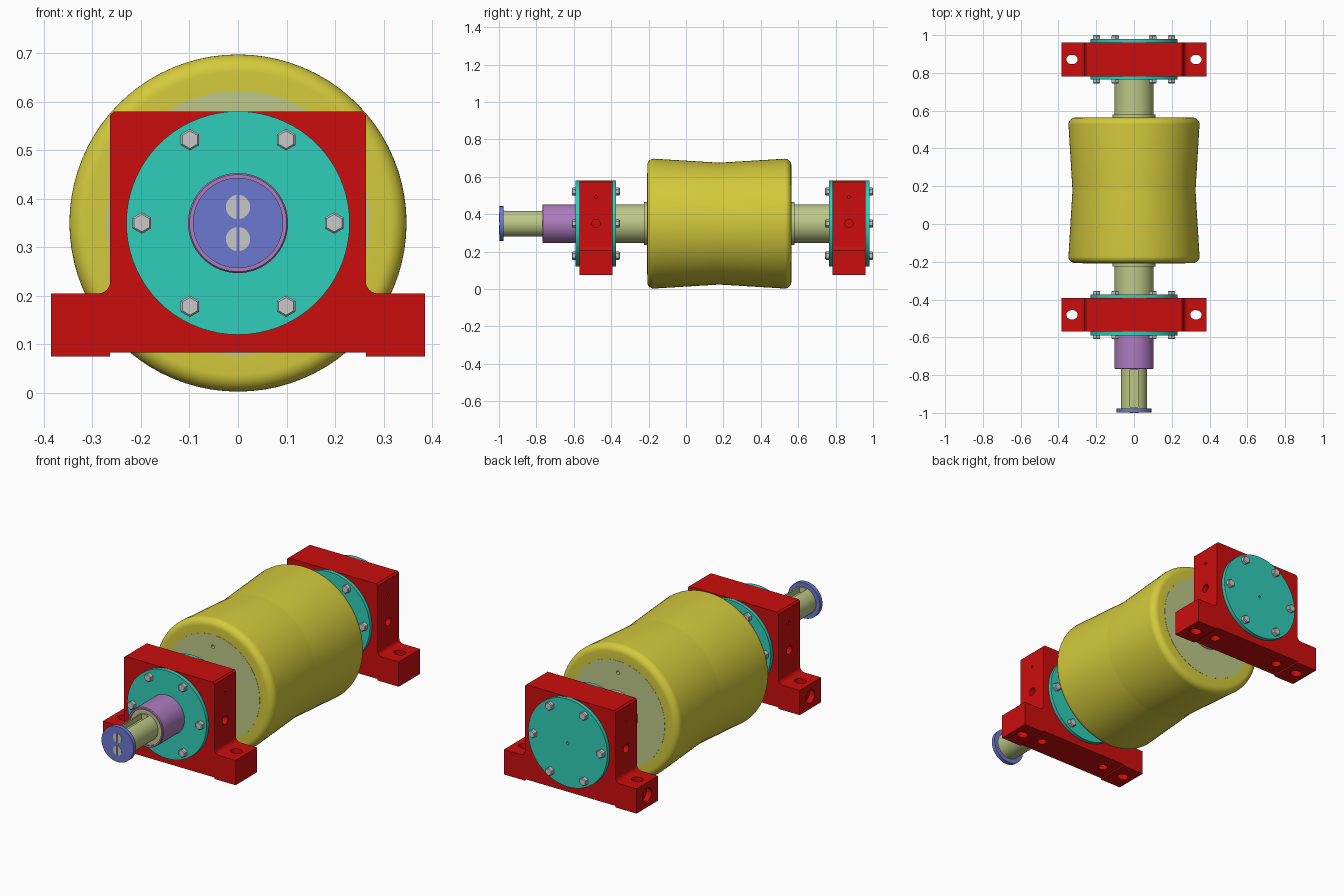
import bpy, bmesh
from math import sin, cos, pi, radians
from mathutils import Matrix, Vector

if "Cube" in bpy.data.objects:
    bpy.data.objects.remove(bpy.data.objects["Cube"])

AXIS_Z = 0.35


def material(name, rgb):
    lin = [((c / 255 + 0.055) / 1.055) ** 2.4 if c > 10 else c / 255 / 12.92 for c in rgb]
    m = bpy.data.materials.new(name)
    m.use_nodes = True
    m.diffuse_color = (*lin, 1)
    m.node_tree.nodes["Principled BSDF"].inputs["Base Color"].default_value = (*lin, 1)
    return m


yellow = material("yellow rubber", (212, 202, 60))
pale = material("pale olive steel", (190, 200, 135))
red = material("red paint", (204, 13, 13))
teal = material("teal", (48, 206, 186))
blue = material("blue", (108, 120, 208))
purple = material("purple", (174, 124, 192))
grey = material("bolt grey", (200, 200, 200))


def finish(name, bm, mat):
    bmesh.ops.recalc_face_normals(bm, faces=bm.faces)
    mesh = bpy.data.meshes.new(name)
    bm.to_mesh(mesh)
    bm.free()
    ob = bpy.data.objects.new(name, mesh)
    bpy.context.collection.objects.link(ob)
    if mat:
        mesh.materials.append(mat)
    return ob


def smooth(ob):
    bpy.ops.object.select_all(action='DESELECT')
    ob.select_set(True)
    bpy.context.view_layer.objects.active = ob
    bpy.ops.object.shade_smooth_by_angle(angle=radians(30))


def lathe(name, profile, mat, x=0, z=AXIS_Z, steps=64):
    """Revolve (radius, y) points about a line along y."""
    bm = bmesh.new()
    verts = [bm.verts.new((0, y, r)) for r, y in profile]
    edges = [bm.edges.new(pair) for pair in zip(verts, verts[1:])]
    bmesh.ops.spin(bm, geom=verts + edges, cent=(0, 0, 0), axis=(0, 1, 0),
                   angle=2 * pi, steps=steps)
    bmesh.ops.remove_doubles(bm, verts=bm.verts, dist=1e-5)
    bmesh.ops.translate(bm, verts=bm.verts, vec=(x, 0, z))
    return finish(name, bm, mat)


def disc(name, r, y0, y1, mat, **kw):
    return lathe(name, [(0, y0), (r, y0), (r, y1), (0, y1)], mat, **kw)


def cut(target, cutter):
    """Subtract a cutter from the target and discard it."""
    cutter.hide_render = True
    mod = target.modifiers.new("cut", 'BOOLEAN')
    mod.operation, mod.solver, mod.object = 'DIFFERENCE', 'EXACT', cutter
    bpy.context.view_layer.objects.active = target
    bpy.ops.object.modifier_apply(modifier=mod.name)
    bpy.data.objects.remove(cutter)


def rod(center, r, depth, axis='Z', stretch=1):
    bm = bmesh.new()
    bmesh.ops.create_cone(bm, cap_ends=True, segments=32, radius1=r, radius2=r, depth=depth)
    bmesh.ops.scale(bm, verts=bm.verts, vec=(stretch, 1, 1))
    turn = {'X': Matrix.Rotation(pi / 2, 3, 'Y'), 'Y': Matrix.Rotation(pi / 2, 3, 'X'),
            'Z': Matrix.Identity(3)}[axis]
    bmesh.ops.rotate(bm, verts=bm.verts, matrix=turn)
    bmesh.ops.translate(bm, verts=bm.verts, vec=center)
    return finish("cutter", bm, None)


def box(center, size):
    bm = bmesh.new()
    bmesh.ops.create_cube(bm, size=1)
    bmesh.ops.scale(bm, verts=bm.verts, vec=size)
    bmesh.ops.translate(bm, verts=bm.verts, vec=center)
    return finish("cutter", bm, None)


# Roller: waisted tyre with rounded shoulders
Y0, Y1, MID, R, F = -0.207, 0.563, 0.178, 0.347, 0.035
arc = [(R - F + F * sin(a), Y0 + F - F * cos(a)) for a in [i * pi / 16 for i in range(9)]]
half = [(0.27, Y0)] + arc + [(0.326, MID - 0.004)]
roller = half + [(r, 2 * MID - y) for r, y in reversed(half)]
smooth(lathe("roller_tyre", roller + [half[0]], yellow, steps=80))

# Roller core with hubs and a small tapped hole at each end
core = disc("roller_core", 0.272, Y0 - 0.001, Y1 + 0.001, pale)
for y in (Y0, Y1):
    cut(core, rod((0, y, AXIS_Z + 0.21), 0.009, 0.04, 'Y'))
smooth(core)
smooth(disc("roller_hub", 0.115, Y0 - 0.017, Y1 + 0.017, pale))

# Stepped shaft with a keyway in the drive end
shaft = lathe("shaft", [(0, -0.98), (0.07, -0.98), (0.07, -0.762), (0.092, -0.762),
                        (0.092, -0.5), (0.103, -0.5), (0.103, 0.9), (0, 0.9)], pale)
cut(shaft, box((0, -0.87, AXIS_Z + 0.065), (0.042, 0.2, 0.05)))
smooth(shaft)

# Spacer collar
smooth(lathe("spacer_collar", [(0.092, -0.768), (0.1, -0.768), (0.103, -0.764),
                               (0.103, -0.56), (0.092, -0.56), (0.092, -0.768)], purple))

# End retaining plate with two slotted screws
smooth(disc("end_plate", 0.093, -0.998, -0.977, blue))
for i, dz in enumerate((-0.033, 0.033)):
    screw = disc(f"slotted_screw_{i + 1}", 0.025, -1.0, -0.985, grey, z=AXIS_Z + dz, steps=24)
    cut(screw, box((0, -1.0, AXIS_Z + dz), (0.007, 0.012, 0.06)))
    smooth(screw)


def housing(name, y0, y1):
    """Pillow block: upright body, two feet, relieved underside, drilled holes."""
    ym, r = (y0 + y1) / 2, 0.025
    side = [(0.263, 0.083), (0.263, 0.075), (0.385, 0.075), (0.385, 0.205)]
    for i in range(7):
        a = i * pi / 12
        side.append((0.263 + r - r * sin(a), 0.205 + r - r * cos(a)))
    side += [(0.263, 0.572), (0.255, 0.58)]
    outline = side + [(-x, z) for x, z in reversed(side)]
    bm = bmesh.new()
    face = bm.faces.new([bm.verts.new((x, y0, z)) for x, z in outline])
    ext = bmesh.ops.extrude_face_region(bm, geom=[face])
    moved = [v for v in ext["geom"] if isinstance(v, bmesh.types.BMVert)]
    bmesh.ops.translate(bm, verts=moved, vec=Vector((0, y1 - y0, 0)))
    ob = finish(name, bm, red)
    for s in (-1, 1):
        cut(ob, rod((s * 0.328, ym, 0.14), 0.025, 0.3, stretch=1.2))   # foot slot
        cut(ob, rod((s * 0.2, ym, 0.083), 0.024, 0.06))                # dowel hole
        cut(ob, rod((s * 0.263, ym, AXIS_Z), 0.022, 0.08, 'X'))        # side port
        cut(ob, rod((s * 0.263, ym, 0.492), 0.007, 0.06, 'X'))         # grease port
    cut(ob, rod((-0.385, ym, 0.14), 0.036, 0.06, 'X'))                 # foot end hole
    smooth(ob)


def cover(name, y, out, thick):
    """Round cover against a housing face, with six hex bolts; out is -1 or 1."""
    face = y + out * thick
    plate = disc(name, 0.23, y, face, teal, steps=72)
    if name == "rear_outer_cover":
        cut(plate, rod((0, face, AXIS_Z), 0.007, 0.02, 'Y'))
    smooth(plate)
    for i in range(6):
        a = i * pi / 3
        tip = face + out * 0.02
        lathe(f"{name}_bolt_{i + 1}",
              [(0, face), (0.022, face), (0.022, tip - out * 0.004), (0.018, tip), (0, tip)],
              grey, x=0.198 * cos(a), z=AXIS_Z + 0.198 * sin(a), steps=6)


# Bearing housings and their covers
for end, y0, y1, out in (("front", -0.57, -0.392, -1), ("rear", 0.782, 0.96, 1)):
    housing(f"{end}_housing", y0, y1)
    outer, inner = (y0, y1) if out < 0 else (y1, y0)
    cover(f"{end}_outer_cover", outer, out, 0.02)
    cover(f"{end}_inner_cover", inner, -out, 0.018)
